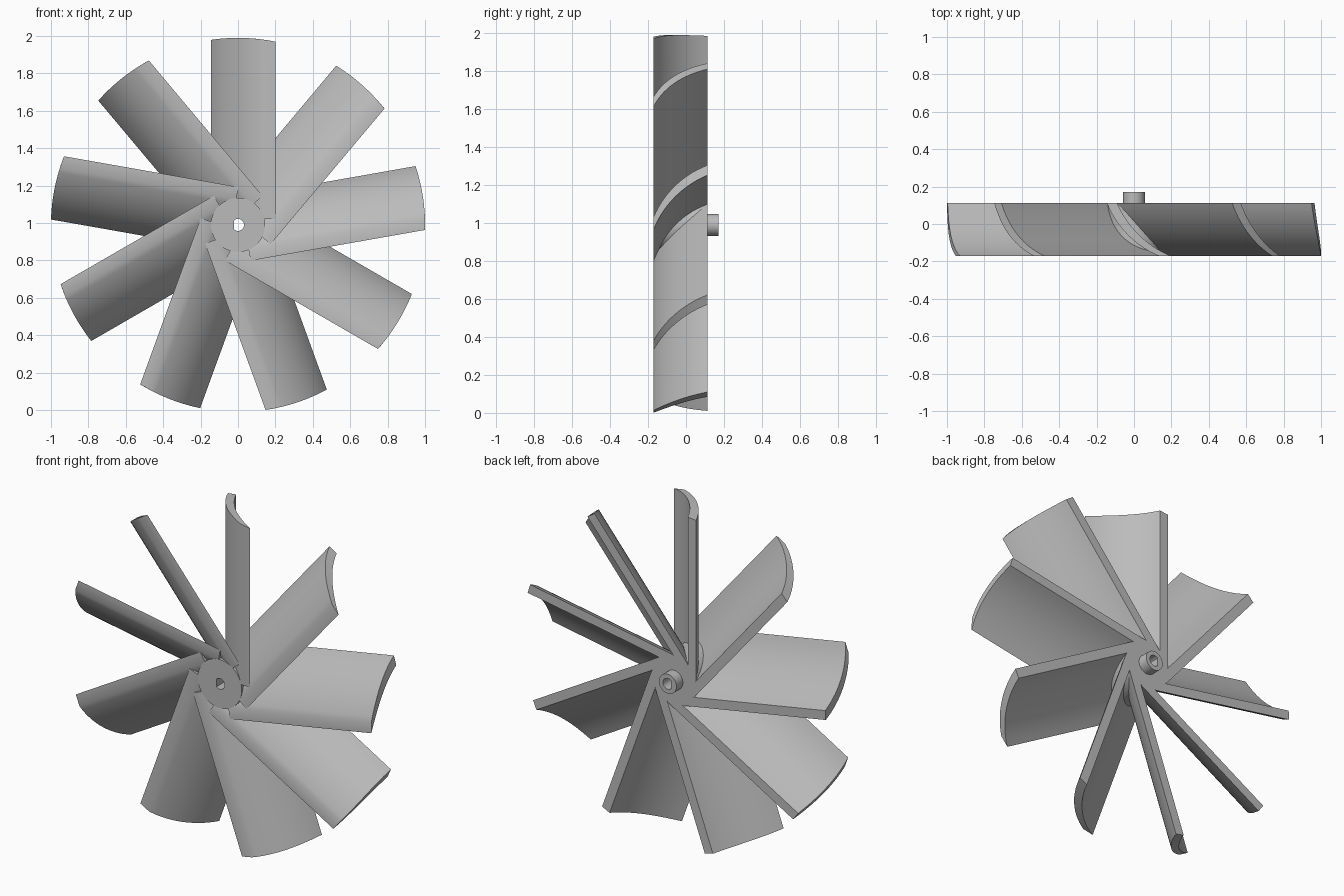
import bpy, bmesh, math
from mathutils import Matrix, Vector

if "Cube" in bpy.data.objects:
    bpy.data.objects.remove(bpy.data.objects["Cube"])

BLADES = 9
RADIUS = 1.0
CENTRE = Vector((0, 0, 0.99))
FRONT, BACK, BOSS_END = -0.172, 0.112, 0.172

grey = bpy.data.materials.new("plain grey")
grey.use_nodes = True
colour = (0.5, 0.5, 0.5, 1)
grey.diffuse_color = colour
grey.node_tree.nodes["Principled BSDF"].inputs["Base Color"].default_value = colour


def finish(bm, name):
    bmesh.ops.recalc_face_normals(bm, faces=bm.faces)
    mesh = bpy.data.meshes.new(name)
    bm.to_mesh(mesh)
    bm.free()
    mesh.materials.append(grey)
    obj = bpy.data.objects.new(name, mesh)
    bpy.context.collection.objects.link(obj)
    obj.location = CENTRE
    bpy.ops.object.select_all(action="DESELECT")
    obj.select_set(True)
    bpy.context.view_layer.objects.active = obj
    bpy.ops.object.shade_smooth_by_angle(angle=math.radians(30))
    return obj


def arc(start, end, sag, steps):
    """Circular arc bulging to the right of the direction of travel."""
    a, b = Vector(start), Vector(end)
    chord = b - a
    side = Vector((chord.y, -chord.x)).normalized()
    half = chord.length / 2
    r = (half * half + sag * sag) / (2 * sag)
    centre = (a + b) / 2 - side * (r - sag)
    spread = math.asin(half / r)
    along = chord.normalized()
    angles = [spread * (2 * i / steps - 1) for i in range(steps + 1)]
    return [centre + side * r * math.cos(t) + along * r * math.sin(t) for t in angles]


def make_blade(index):
    # Curved section, extruded outward and trimmed to the rim circle
    steps = 14
    outer = arc((0.135, FRONT), (-0.145, BACK), -0.04, steps)
    inner = arc((0.2, FRONT), (-0.09, BACK), -0.04, steps)
    bm = bmesh.new()

    def column(p):
        root = bm.verts.new((p.x, p.y, 0.033))
        tip = bm.verts.new((p.x, p.y, math.sqrt(RADIUS ** 2 - p.x ** 2)))
        return root, tip

    rows = [column(a) + column(b)[::-1] for a, b in zip(outer, inner)]
    for r, s in zip(rows, rows[1:]):
        for k in range(4):
            j = (k + 1) % 4
            bm.faces.new((r[k], r[j], s[j], s[k]))
    bm.faces.new(rows[0])
    bm.faces.new(rows[-1])
    turn = Matrix.Rotation(2 * math.pi * index / BLADES, 4, "Y")
    bmesh.ops.transform(bm, matrix=turn, verts=bm.verts)
    finish(bm, f"blade_{index + 1}")


def make_hub():
    # Hub drum, rear boss and D-shaped shaft bore as one closed lathe
    sides = 48
    hole, boss, drum = 0.032, 0.058, 0.145
    profile = [(hole, FRONT), (drum, FRONT), (drum, BACK),
               (boss, BACK), (boss, BOSS_END), (hole, BOSS_END)]
    bm = bmesh.new()
    rings = []
    for r, y in profile:
        ring = []
        for i in range(sides):
            t = 2 * math.pi * i / sides
            x = r * math.cos(t)
            if r == hole:
                x = max(x, -0.022)
            ring.append(bm.verts.new((x, y, r * math.sin(t))))
        rings.append(ring)
    for a, b in zip(rings, rings[1:] + rings[:1]):
        for i in range(sides):
            j = (i + 1) % sides
            bm.faces.new((a[i], a[j], b[j], b[i]))
    finish(bm, "hub")


make_hub()
for n in range(BLADES):
    make_blade(n)
